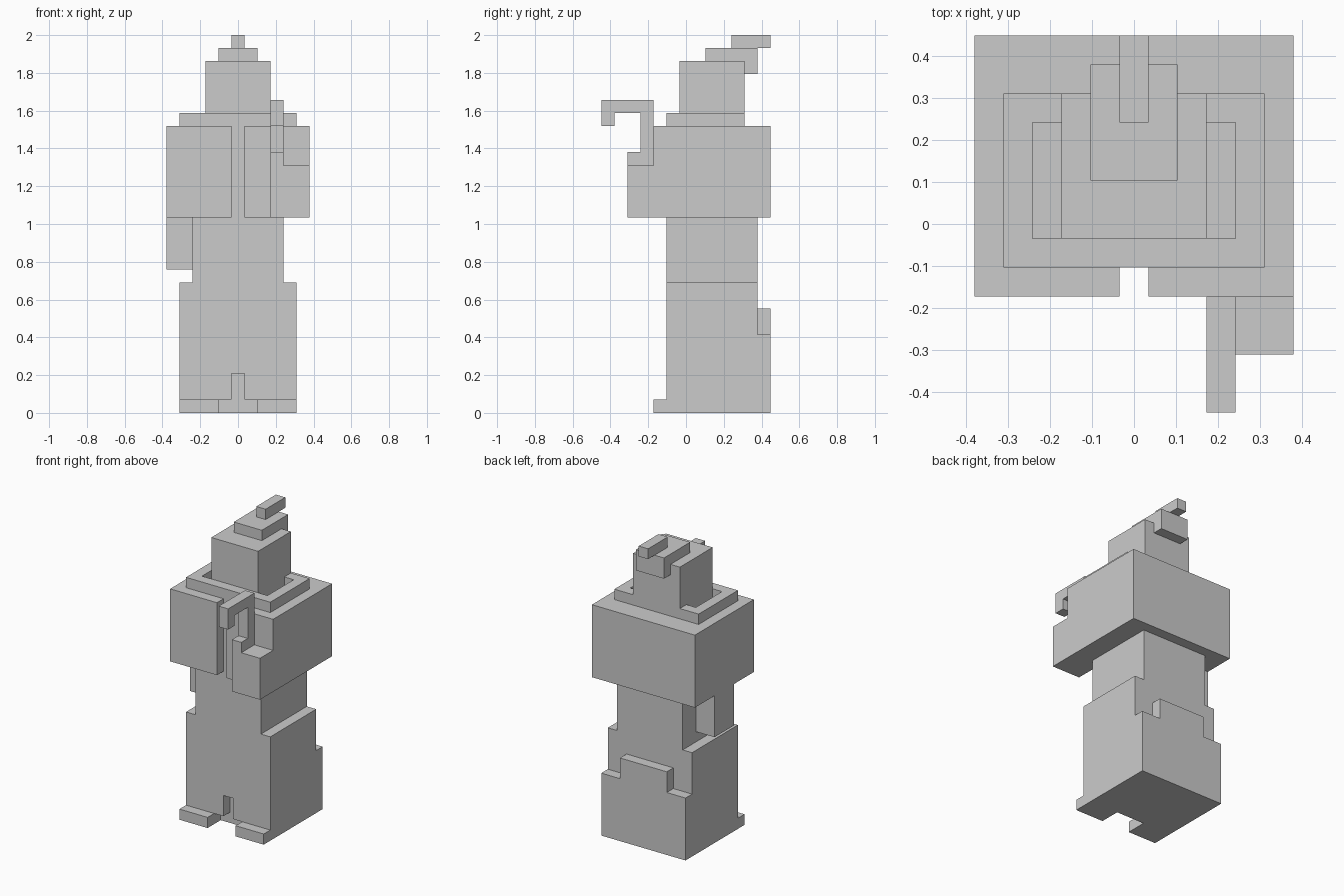
import bpy, bmesh
from mathutils import Vector

if "Cube" in bpy.data.objects:
    bpy.data.objects.remove(bpy.data.objects["Cube"])

U = 0.0689          # one block of the grid


def height(k):
    # blocks are counted from the top; the ground layer reaches z = 0
    return 0.0 if k <= 0 else 2.0 - (29 - k) * U


def place(p):
    return Vector((p[0] * U, p[1] * U, height(p[2])))


def prism(name, outline, axis, a, b):
    """Extrude a 2D outline (block units) along an axis from a to b."""
    def point(p, t):
        q = list(p)
        q.insert('xyz'.index(axis), t)
        return place(q)
    bm = bmesh.new()
    low = [bm.verts.new(point(p, a)) for p in outline]
    high = [bm.verts.new(point(p, b)) for p in outline]
    bm.faces.new(low)
    bm.faces.new(high)
    n = len(outline)
    for i in range(n):
        j = (i + 1) % n
        bm.faces.new((low[i], low[j], high[j], high[i]))
    bmesh.ops.recalc_face_normals(bm, faces=bm.faces)
    mesh = bpy.data.meshes.new(name)
    bm.to_mesh(mesh)
    bm.free()
    obj = bpy.data.objects.new(name, mesh)
    bpy.context.collection.objects.link(obj)
    return obj


def box(name, x, y, z):
    return prism(name, [(x[0], y[0]), (x[1], y[0]), (x[1], y[1]), (x[0], y[1])], 'z', *z)


def mirrored(half):
    """Complete a right-hand half outline across the centre line."""
    return half + [(-x, v) for x, v in reversed(half)]


# robe: skirt, split front hem, trailing back drape and waist
box("robe_skirt", (-4.5, 4.5), (-0.5, 5.5), (0, 10))
prism("robe_front", mirrored([(0.5, 3), (0.5, 1), (1.5, 1), (1.5, 0), (4.5, 0), (4.5, 10)]),
      'y', -1.5, -0.5)
prism("robe_train", mirrored([(4.5, 0), (4.5, 6), (2.5, 6), (2.5, 8)]), 'y', 5.5, 6.5)
box("waist", (-3.5, 3.5), (-1.5, 5.5), (10, 15))

# feet
for side, x in (("left", (-4.5, -1.5)), ("right", (1.5, 4.5))):
    box(side + "_foot", x, (-2.5, -1.5), (0, 1))

# cape with the open slit at the front, and the collar around the neck
prism("cape", mirrored([(0.5, -1.5), (0.5, -2.5), (5.5, -2.5), (5.5, 6.5)]), 'z', 15, 22)
prism("collar", mirrored([(4.5, -1.5), (4.5, 4.5), (2.5, 4.5), (2.5, 3.5), (3.5, 3.5), (3.5, -0.5)]),
      'z', 22, 23)

# arms
box("hanging_arm", (-5.5, -3.5), (0.5, 3.5), (11, 15))
box("raised_arm", (2.5, 5.5), (-4.5, -2.5), (15, 19))
box("thumb", (2.5, 3.5), (-4.5, -3.5), (19, 20))

# hooked staff
prism("hook", [(-2.5, 19), (-2.5, 24), (-6.5, 24), (-6.5, 22), (-5.5, 22), (-5.5, 23),
               (-3.5, 23), (-3.5, 19)], 'x', 2.5, 3.5)

# head and the folded pointed hood
box("head", (-2.5, 2.5), (-0.5, 4.5), (22, 27))
prism("hood_fold", [(1.5, 27), (4.5, 27), (4.5, 26), (5.5, 26), (5.5, 28), (1.5, 28)], 'x', -1.5, 1.5)
box("hood_tip", (-0.5, 0.5), (3.5, 6.5), (28, 29))
